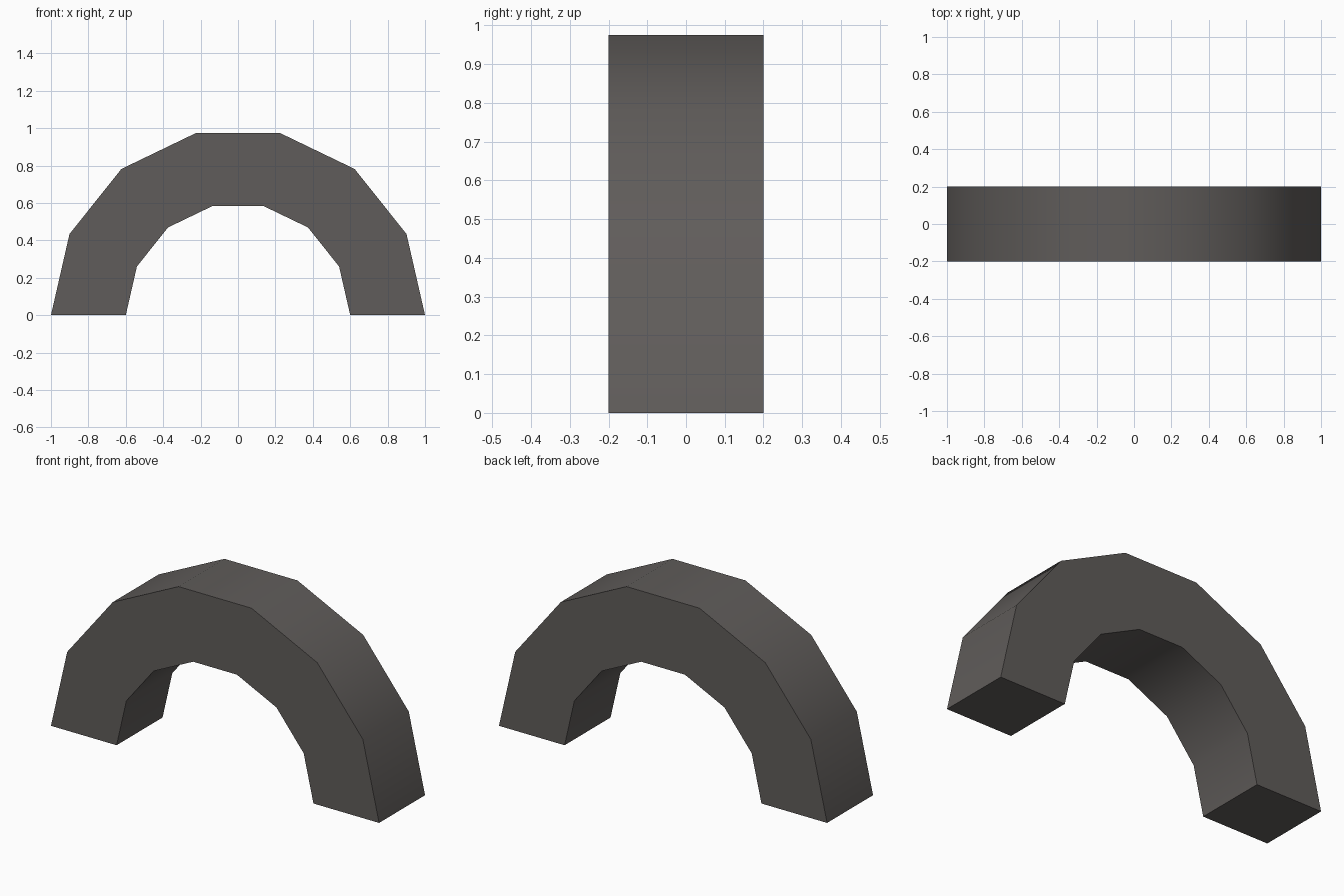
import bpy, bmesh, math

if "Cube" in bpy.data.objects:
    bpy.data.objects.remove(bpy.data.objects["Cube"])

OUTER, INNER, HALF_DEPTH, SEGMENTS = 1.0, 0.6, 0.2, 7

stone = bpy.data.materials.new("dark warm grey")
stone.diffuse_color = (0.117, 0.108, 0.103, 1.0)
stone.use_nodes = True
stone.node_tree.nodes["Principled BSDF"].inputs["Base Color"].default_value = stone.diffuse_color

# Half-ring cross-section, swept around the y axis from right foot to left foot
bm = bmesh.new()
rings = []
for i in range(SEGMENTS + 1):
    a = math.pi * i / SEGMENTS
    rings.append([bm.verts.new((r * math.cos(a), y, r * math.sin(a)))
                  for r, y in ((OUTER, -HALF_DEPTH), (OUTER, HALF_DEPTH),
                               (INNER, HALF_DEPTH), (INNER, -HALF_DEPTH))])

# Outer, back, inner and front walls of each segment
for p, q in zip(rings, rings[1:]):
    for k in range(4):
        n = (k + 1) % 4
        bm.faces.new((p[k], p[n], q[n], q[k]))

# Flat feet
bm.faces.new(rings[0])
bm.faces.new(rings[-1])
bmesh.ops.recalc_face_normals(bm, faces=bm.faces)

mesh = bpy.data.meshes.new("arch")
bm.to_mesh(mesh)
bm.free()
mesh.materials.append(stone)
arch = bpy.data.objects.new("arch", mesh)
bpy.context.collection.objects.link(arch)

# Curved walls are smooth, corners stay sharp
bpy.context.view_layer.objects.active = arch
arch.select_set(True)
bpy.ops.object.shade_smooth_by_angle(angle=math.radians(30))
